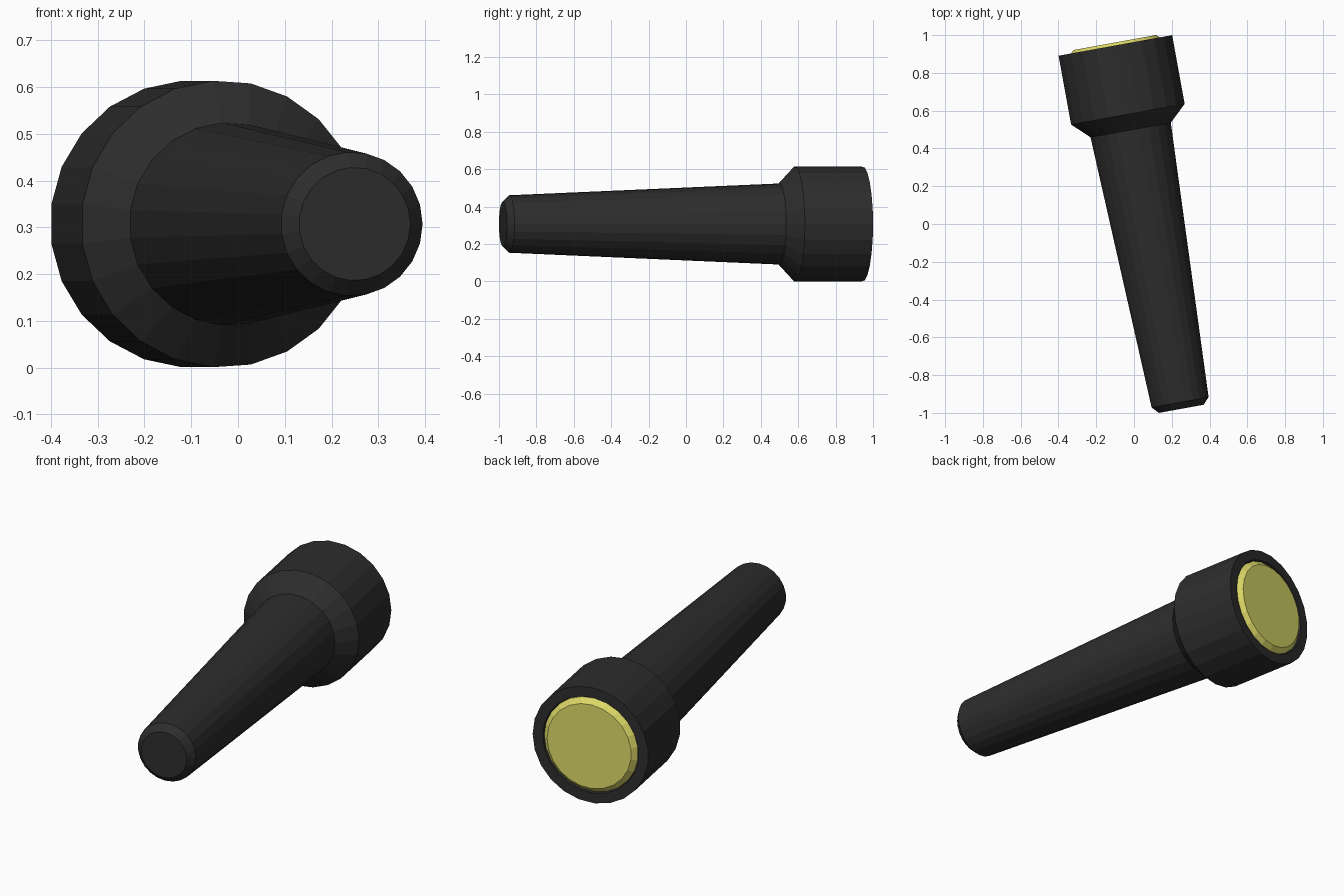
import bpy, bmesh, math
from mathutils import Matrix

if "Cube" in bpy.data.objects:
    bpy.data.objects.remove(bpy.data.objects["Cube"])

SIDES = 23
TILT = math.radians(10.3)
PLACE = Matrix.Translation((-0.1, 0.945, 0.307)) @ Matrix.Rotation(TILT, 4, 'Z')


def material(name, rgb):
    m = bpy.data.materials.new(name)
    m.diffuse_color = (*rgb, 1)
    m.use_nodes = True
    m.node_tree.nodes["Principled BSDF"].inputs["Base Color"].default_value = m.diffuse_color
    return m


def lathe(name, profile, mat, cap_start=True, cap_end=True):
    """Turn (radius, position along +y) points, listed tail to head, about the torch axis."""
    bm = bmesh.new()
    rings = []
    for r, y in profile:
        rings.append([bm.verts.new((r * math.cos(2 * math.pi * i / SIDES), y,
                                    r * math.sin(2 * math.pi * i / SIDES)))
                      for i in range(SIDES)])
    for a, b in zip(rings, rings[1:]):
        for i in range(SIDES):
            j = (i + 1) % SIDES
            bm.faces.new((a[i], b[i], b[j], a[j]))
    if cap_start:
        bm.faces.new(rings[0])
    if cap_end:
        bm.faces.new(rings[-1][::-1])
    bmesh.ops.recalc_face_normals(bm, faces=bm.faces)
    bm.transform(PLACE)
    me = bpy.data.meshes.new(name)
    bm.to_mesh(me)
    bm.free()
    me.materials.append(mat)
    ob = bpy.data.objects.new(name, me)
    bpy.context.collection.objects.link(ob)
    return ob


black = material("black_rubber", (0.026, 0.026, 0.026))
yellow = material("yellow_lens", (0.73, 0.70, 0.14))

# Handle, flared neck, head and recessed front rim
lathe("torch_body", [(0.121, -1.955), (0.154, -1.92), (0.217, -0.455),
                     (0.307, -0.37), (0.307, 0.0), (0.254, 0.0), (0.25, -0.02)], black)

# Lens with chamfered edge, standing slightly proud of the rim
lathe("lens", [(0.249, -0.019), (0.249, -0.008), (0.223, 0.016)], yellow)
